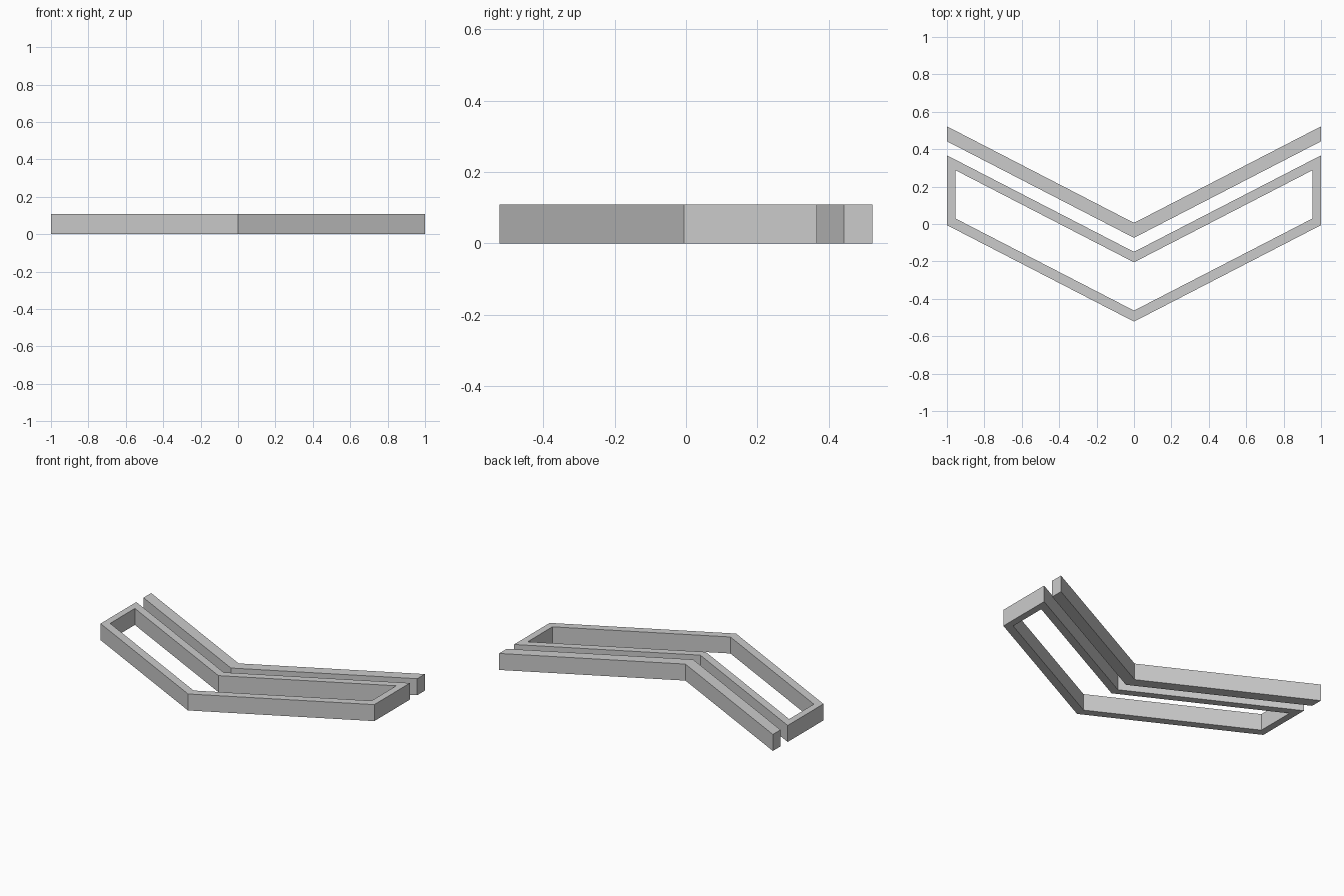
import bpy
import bmesh

if "Cube" in bpy.data.objects:
    bpy.data.objects.remove(bpy.data.objects["Cube"])

HEIGHT = 0.109
SLOPE = 0.516  # rise of each arm per unit of x


def chevron_loop(half_width, low, high):
    """Counter-clockwise V outline; low and high are the y values at x = 0."""
    rise = SLOPE * half_width
    return [(0, low), (half_width, low + rise), (half_width, high + rise),
            (0, high), (-half_width, high + rise), (-half_width, low + rise)]


def finish(bm, name):
    bmesh.ops.recalc_face_normals(bm, faces=bm.faces)
    mesh = bpy.data.meshes.new(name)
    bm.to_mesh(mesh)
    bm.free()
    obj = bpy.data.objects.new(name, mesh)
    bpy.context.collection.objects.link(obj)
    return obj


def rings(bm, loop):
    return [[bm.verts.new((x, y, z)) for x, y in loop] for z in (0, HEIGHT)]


def bridge(bm, a, b):
    n = len(a)
    for i in range(n):
        j = (i + 1) % n
        bm.faces.new((a[i], a[j], b[j], b[i]))


# Solid V bar at the back, capped by two quads per side
bm = bmesh.new()
bottom, top = rings(bm, chevron_loop(1.0, -0.074, 0.006))
bridge(bm, bottom, top)
for r in (bottom, top):
    bm.faces.new((r[0], r[1], r[2], r[3]))
    bm.faces.new((r[0], r[3], r[4], r[5]))
finish(bm, "back_chevron_bar")

# Hollow V frame at the front
bm = bmesh.new()
outer_bottom, outer_top = rings(bm, chevron_loop(1.0, -0.522, -0.149))
inner_bottom, inner_top = rings(bm, chevron_loop(0.955, -0.463, -0.205))
bridge(bm, outer_bottom, outer_top)
bridge(bm, outer_top, inner_top)
bridge(bm, inner_top, inner_bottom)
bridge(bm, inner_bottom, outer_bottom)
finish(bm, "front_chevron_frame")
